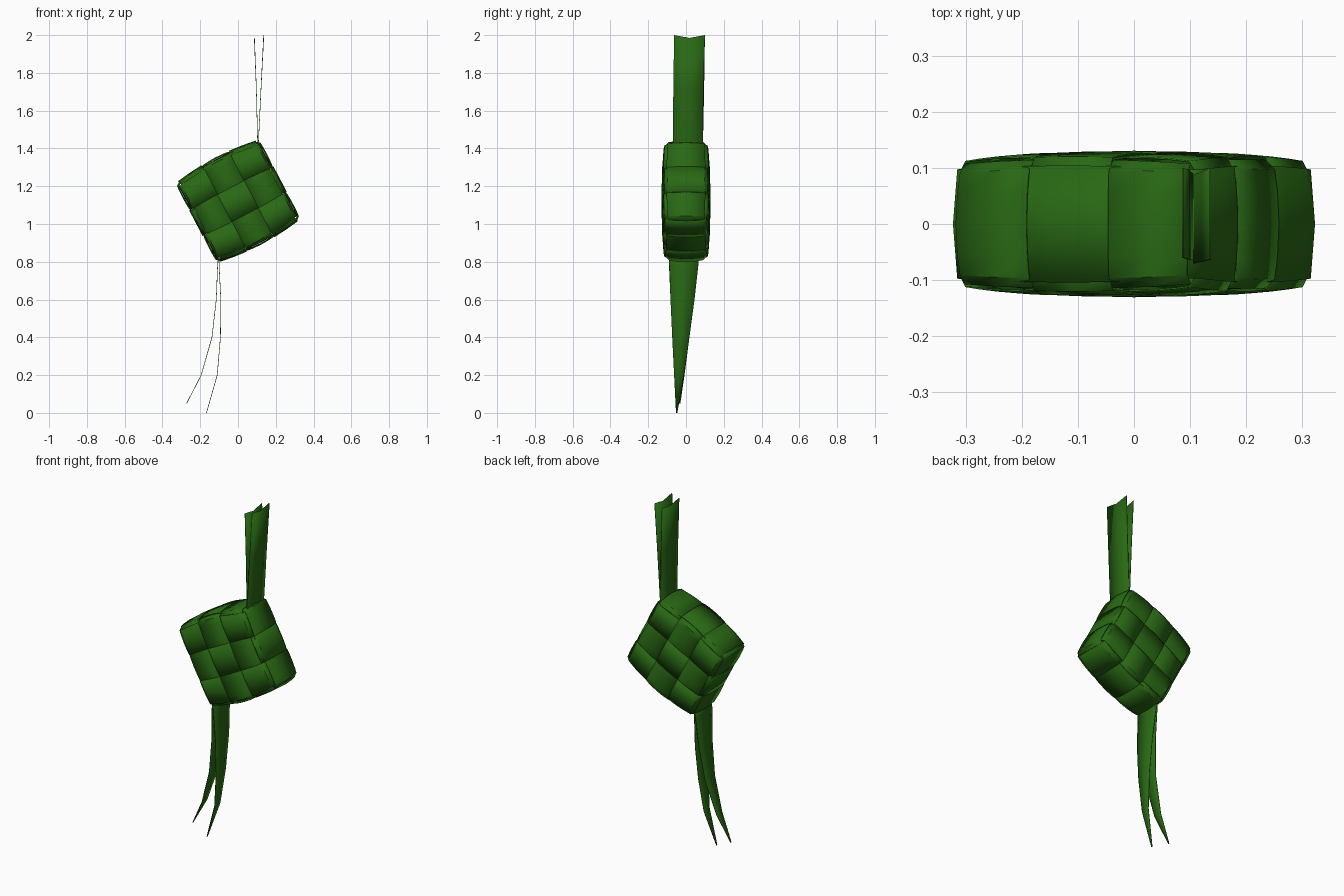
import bpy, bmesh, math
from mathutils import Vector

if "Cube" in bpy.data.objects:
    bpy.data.objects.remove(bpy.data.objects["Cube"])

leaf = bpy.data.materials.new("palm leaf green")
leaf.diffuse_color = (0.022, 0.14, 0.007, 1)
leaf.use_nodes = True
leaf.node_tree.nodes["Principled BSDF"].inputs["Base Color"].default_value = leaf.diffuse_color

TILT = math.radians(27.6)
CENTRE_Z = 1.121
LIFT = 0.005  # how far a strip rises over / dips under its neighbour


def make_strip(name, rows, closed, thickness):
    """Skin rows of points into a thin leaf strip."""
    bm = bmesh.new()
    vr = [[bm.verts.new(p) for p in row] for row in rows]
    n = len(vr)
    for i in range(n if closed else n - 1):
        a, b = vr[i], vr[(i + 1) % n]
        for k in range(len(a) - 1):
            bm.faces.new((a[k], a[k + 1], b[k + 1], b[k]))
    bmesh.ops.recalc_face_normals(bm, faces=bm.faces)
    me = bpy.data.meshes.new(name)
    bm.to_mesh(me)
    bm.free()
    me.materials.append(leaf)
    ob = bpy.data.objects.new(name, me)
    bpy.context.collection.objects.link(ob)
    mod = ob.modifiers.new("thickness", 'SOLIDIFY')
    mod.thickness = thickness
    mod.offset = 0
    bpy.context.view_layer.objects.active = ob
    ob.select_set(True)
    bpy.ops.object.shade_smooth_by_angle(angle=math.radians(35))
    ob.select_set(False)
    return ob


def pouch_point(cube, offset):
    """Unit cube surface -> bulged, tilted pouch."""
    a, b, c = cube
    u = 0.238 * a * (1 + 0.03 * (1 - c * c)) + offset[0]
    v = 0.225 * b * (1 + 0.10 * (1 - a * a) + 0.03 * (1 - c * c)) + offset[1]
    y = 0.107 * c * (1 + 0.08 * (1 - a * a) + 0.08 * (1 - b * b)) + offset[2]
    return Vector((u * math.cos(TILT) - v * math.sin(TILT), y,
                   CENTRE_Z + u * math.sin(TILT) + v * math.cos(TILT)))


def woven_loop(name, p, q, n, m, lo, hi, sign):
    """Strip running round axes p, q (n and m cells per side), between lo and hi on the third axis."""
    r = 3 - p - q
    rows = []
    sides = [(p, q, -1, 1, n), (q, p, 1, 1, m), (p, q, 1, -1, n), (q, p, -1, -1, m)]
    for run, fixed, level, direction, cells in sides:
        for k in range(cells):
            for t in (0.08, 0.25, 0.5, 0.75, 0.92):
                row = []
                offset = [0, 0, 0]
                offset[fixed] = level * sign * LIFT * math.sqrt(math.sin(math.pi * t))
                for w in (lo, (lo + hi) / 2, hi):
                    cube = [0, 0, 0]
                    cube[run] = direction * (-1 + 2 * (k + t) / cells)
                    cube[fixed] = level
                    cube[r] = w
                    row.append(pouch_point(cube, offset))
                rows.append(row)
            sign = -sign
    make_strip(name, rows, True, 0.003)


# Woven pouch: three upright loops, three cross loops, one loop round the rim
bands = [(-0.95, -0.335), (-0.33, 0.33), (0.335, 0.95)]
for i, (lo, hi) in enumerate(bands):
    middle = i == 1
    woven_loop(f"upright_strip_{i + 1}", 1, 2, 3, 1, lo, hi, 1 if middle else -1)
    woven_loop(f"cross_strip_{i + 1}", 0, 2, 3, 1, lo, hi, -1 if middle else 1)
woven_loop("rim_strip", 0, 1, 3, 3, -0.9, 0.9, -1)


def loose_end(name, stations, notch=0):
    """Free leaf end through (x, z, y_min, y_max), with an optional notched tip."""
    rows = []
    for s, (x, z, y0, y1) in enumerate(stations):
        dip = notch if s == len(stations) - 1 else 0
        rows.append([(x, y0, z), (x, (y0 + y1) / 2, z - dip), (x, y1, z)])
    make_strip(name, rows, False, 0.003)


# Hanging leaves at the top
loose_end("top_leaf_right", [(0.100, 1.38, -0.07, 0.085), (0.108, 1.43, -0.07, 0.088),
                             (0.122, 1.72, -0.067, 0.093), (0.136, 2.0, -0.063, 0.10)], 0.015)
loose_end("top_leaf_left", [(0.098, 1.38, -0.065, 0.09), (0.104, 1.43, -0.065, 0.09),
                            (0.097, 1.72, -0.063, 0.096), (0.087, 1.985, -0.06, 0.10)], 0.015)

# Trailing tapered tails at the bottom
loose_end("tail_left", [(-0.105, 0.85, -0.09, 0.07), (-0.108, 0.78, -0.09, 0.065),
                        (-0.115, 0.6, -0.082, 0.043), (-0.138, 0.4, -0.072, 0.018),
                        (-0.195, 0.2, -0.06, -0.008), (-0.272, 0.05, -0.036, -0.03)])
loose_end("tail_right", [(-0.102, 0.85, -0.09, 0.07), (-0.1, 0.78, -0.088, 0.065),
                         (-0.091, 0.6, -0.082, 0.045), (-0.093, 0.4, -0.073, 0.018),
                         (-0.11, 0.2, -0.063, -0.01), (-0.167, 0.0, -0.053, -0.046)])
